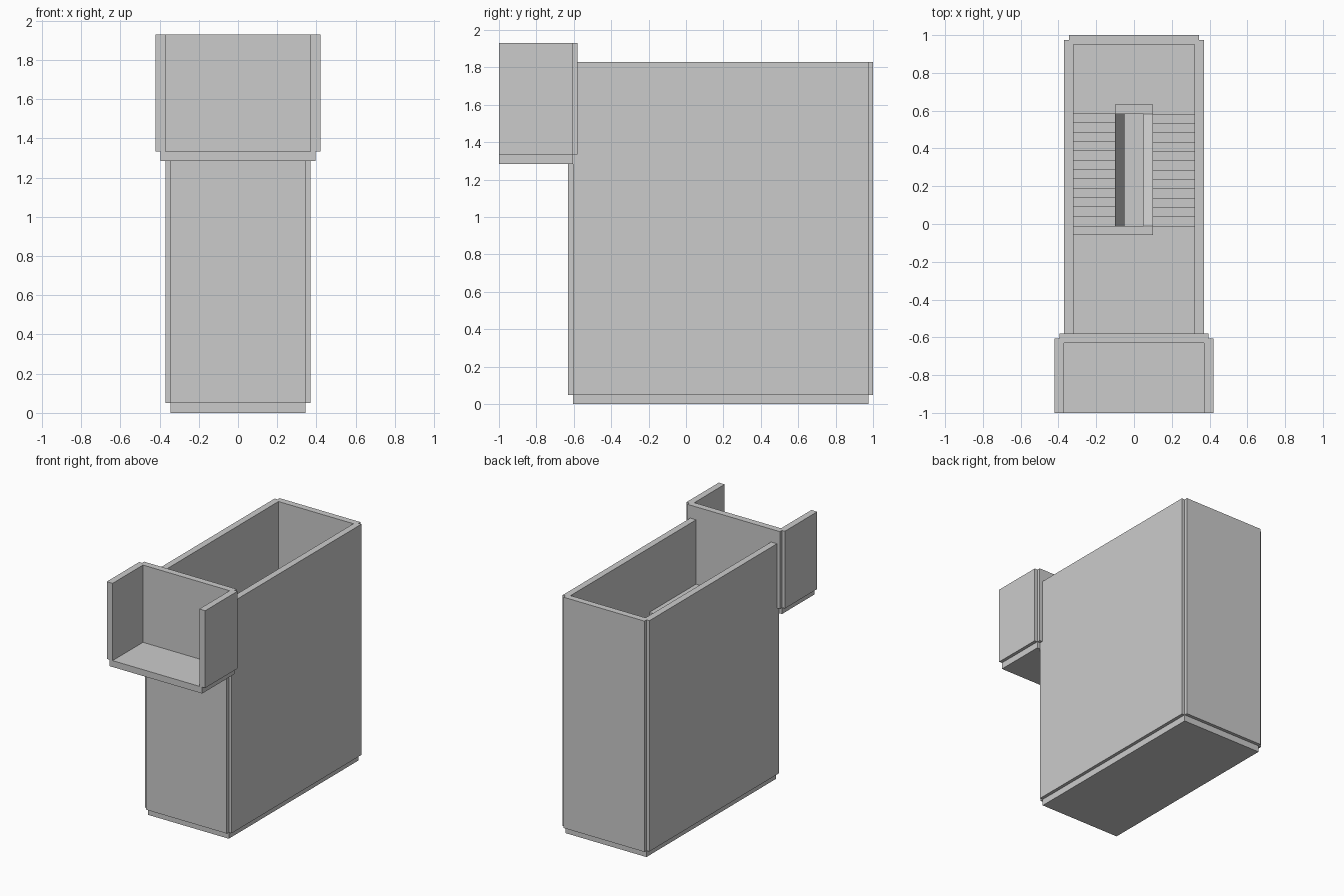
import bpy
import bmesh

if "Cube" in bpy.data.objects:
    bpy.data.objects.remove(bpy.data.objects["Cube"], do_unlink=True)

grey = bpy.data.materials.new("plain_grey")
grey.use_nodes = True
colour = (0.6, 0.6, 0.6, 1)
grey.diffuse_color = colour
grey.node_tree.nodes["Principled BSDF"].inputs["Base Color"].default_value = colour


def prism(name, x0, x1, outline):
    """Extrude a (y, z) outline from x0 to x1."""
    bm = bmesh.new()
    face = bm.faces.new([bm.verts.new((x0, y, z)) for y, z in outline])
    new = bmesh.ops.extrude_face_region(bm, geom=[face])["geom"]
    bmesh.ops.translate(bm, vec=(x1 - x0, 0, 0),
                        verts=[v for v in new if isinstance(v, bmesh.types.BMVert)])
    bmesh.ops.recalc_face_normals(bm, faces=bm.faces[:])
    mesh = bpy.data.meshes.new(name)
    bm.to_mesh(mesh)
    bm.free()
    mesh.materials.append(grey)
    obj = bpy.data.objects.new(name, mesh)
    bpy.context.scene.collection.objects.link(obj)
    return obj


def box(name, x0, x1, y0, y1, z0, z1):
    return prism(name, x0, x1, [(y0, z0), (y1, z0), (y1, z1), (y0, z1)])


T = 0.0494                      # slab thickness, also tread and riser
UPPER = 27 * T                  # top of the upper floor
LANDING = 14 * T                # top of the half landing
TOP, BALCONY_TOP = 1.83, 1.93
INNER = 0.32                    # inside half width
FRONT, STAIR_FRONT, STAIR_BACK = -0.605, -0.01, 0.583
RAIL = 0.09
WELL = 0.1                      # half width between the flights

# Tower shell
box("base_floor", -0.345, 0.345, FRONT, 0.975, 0, T)
box("front_wall", -0.345, 0.345, -0.63, -0.58, T, UPPER - T)
box("back_wall", -0.345, 0.345, 0.95, 1.0, T, TOP)

# Balcony
box("balcony_floor", -0.395, 0.395, -1, FRONT, UPPER - T, UPPER)
box("balcony_back_wall", -0.395, 0.395, -0.63, -0.58, UPPER, BALCONY_TOP)

# Mirrored side walls
for side, s in (("left", 1), ("right", -1)):
    box(side + "_wall", s * INNER, s * 0.37, FRONT, 0.975, T, TOP)
    box(side + "_balcony_wall", s * 0.37, s * 0.42, -1, FRONT, UPPER, BALCONY_TOP)

# Inside floors
box("upper_floor", -INNER, INNER, FRONT, STAIR_FRONT, UPPER - T, UPPER)
box("landing", -INNER, INNER, STAIR_BACK, 0.95, LANDING - T, LANDING)


def flight(name, x0, x1, rail_x0, rail_x1, y, step, z):
    """Twelve treads with a sloping underside, and a sloping rail beside them."""
    end_y, end_z = y + 12 * step, z + 12 * T
    outline = [(y, z)]
    for i in range(12):
        outline += [(y + i * step, z + (i + 1) * T), (y + (i + 1) * step, z + (i + 1) * T)]
    outline += [(end_y, end_z - T), (y + step, z)]
    prism(name, x0, x1, outline)
    prism(name + "_rail", rail_x0, rail_x1,
          [(y, z), (y, z + T + RAIL), (end_y, end_z + T + RAIL), (end_y, end_z - T), (y + step, z)])


# Lower flight climbs to the back, upper flight returns to the front
flight("lower_flight", -INNER, -WELL, -WELL, -WELL / 2, STAIR_FRONT, T, T)
flight("upper_flight", WELL, INNER, WELL / 2, WELL, STAIR_BACK, -T, LANDING)

# Level rails
box("landing_rail", -WELL, WELL, STAIR_BACK, STAIR_BACK + T, LANDING, LANDING + T + RAIL)
box("upper_rail", -INNER, WELL, STAIR_FRONT - T, STAIR_FRONT, UPPER, UPPER + RAIL)
